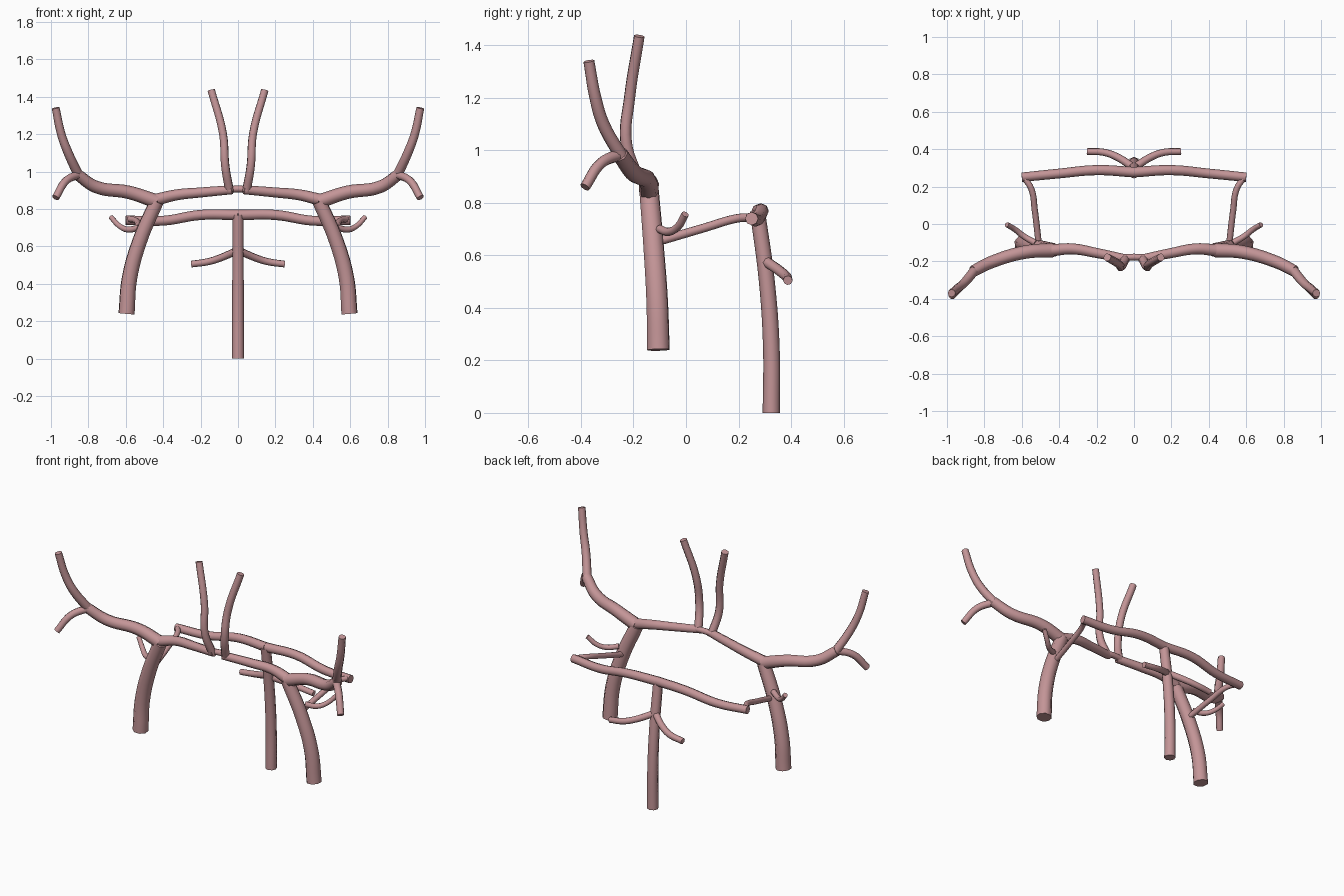
import bpy

if "Cube" in bpy.data.objects:
    bpy.data.objects.remove(bpy.data.objects["Cube"])

mat = bpy.data.materials.new("vessel_wall")
mat.diffuse_color = (0.55, 0.30, 0.31, 1)
mat.use_nodes = True
mat.node_tree.nodes["Principled BSDF"].inputs["Base Color"].default_value = mat.diffuse_color


def tube(name, pts, r0, r1=None, side=1):
    """Capped tube along a smooth path, tapering from r0 to r1."""
    r1 = r0 if r1 is None else r1
    cu = bpy.data.curves.new(name, 'CURVE')
    cu.dimensions = '3D'
    cu.bevel_depth = 1.0
    cu.bevel_resolution = 2
    cu.resolution_u = 6
    cu.use_fill_caps = True
    cu.twist_mode = 'MINIMUM'
    sp = cu.splines.new('BEZIER')
    sp.bezier_points.add(len(pts) - 1)
    for i, (bp, p) in enumerate(zip(sp.bezier_points, pts)):
        bp.co = (p[0] * side, p[1], p[2])
        bp.handle_left_type = bp.handle_right_type = 'AUTO'
        bp.radius = r0 + (r1 - r0) * i / (len(pts) - 1)
    ob = bpy.data.objects.new(name, cu)
    bpy.context.collection.objects.link(ob)
    bpy.ops.object.select_all(action='DESELECT')
    ob.select_set(True)
    bpy.context.view_layer.objects.active = ob
    bpy.ops.object.convert(target='MESH')
    ob = bpy.context.object
    ob.data.materials.clear()
    ob.data.materials.append(mat)
    bpy.ops.object.shade_smooth_by_angle(angle=0.9)
    return ob


# central trunk and the small bridge between the front arteries
tube("basilar_trunk", [(0, .325, 0), (0, .325, .25), (0, .308, .5), (0, .272, .77)], .033, .029)
tube("front_bridge", [(-.06, -.18, .903), (0, -.177, .907), (.06, -.18, .903)], .018)

# paired vessels: path, start radius, end radius
pairs = {
    "carotid_artery": ([(.596, -.105, .24), (.58, -.11, .43), (.525, -.123, .63), (.435, -.14, .84)], .045, .039),
    "posterior_artery": ([(0, .277, .768), (.2, .288, .768), (.4, .27, .737), (.6, .25, .74)], .028, .025),
    "rear_connecting_artery": ([(.585, .245, .745), (.55, .19, .74), (.53, .07, .705), (.51, -.1, .655)], .016, .017),
    "front_artery_base": ([(.435, -.14, .85), (.33, -.133, .875), (.2, -.155, .888), (.03, -.19, .903)], .032, .024),
    "front_artery_riser": ([(.045, -.185, .895), (.068, -.228, 1.03), (.08, -.215, 1.2), (.143, -.178, 1.435)], .024, .021),
    "middle_artery": ([(.435, -.14, .84), (.58, -.15, .888), (.76, -.203, .918), (.86, -.252, .985)], .038, .031),
    "middle_upper_branch": ([(.85, -.245, .975), (.908, -.315, 1.1), (.945, -.345, 1.2), (.975, -.37, 1.34)], .026, .021),
    "middle_lower_branch": ([(.85, -.25, .985), (.92, -.325, .95), (.975, -.385, .86)], .023, .02),
    "choroidal_artery": ([(.53, -.1, .70), (.59, -.065, .69), (.635, -.03, .71), (.68, -.003, .757)], .017, .014),
    "lower_side_artery": ([(0, .3, .58), (.09, .358, .54), (.16, .383, .518), (.25, .388, .505)], .021, .018),
}
for name, (pts, r0, r1) in pairs.items():
    for tag, side in (("right", 1), ("left", -1)):
        tube(f"{name}_{tag}", pts, r0, r1, side)
